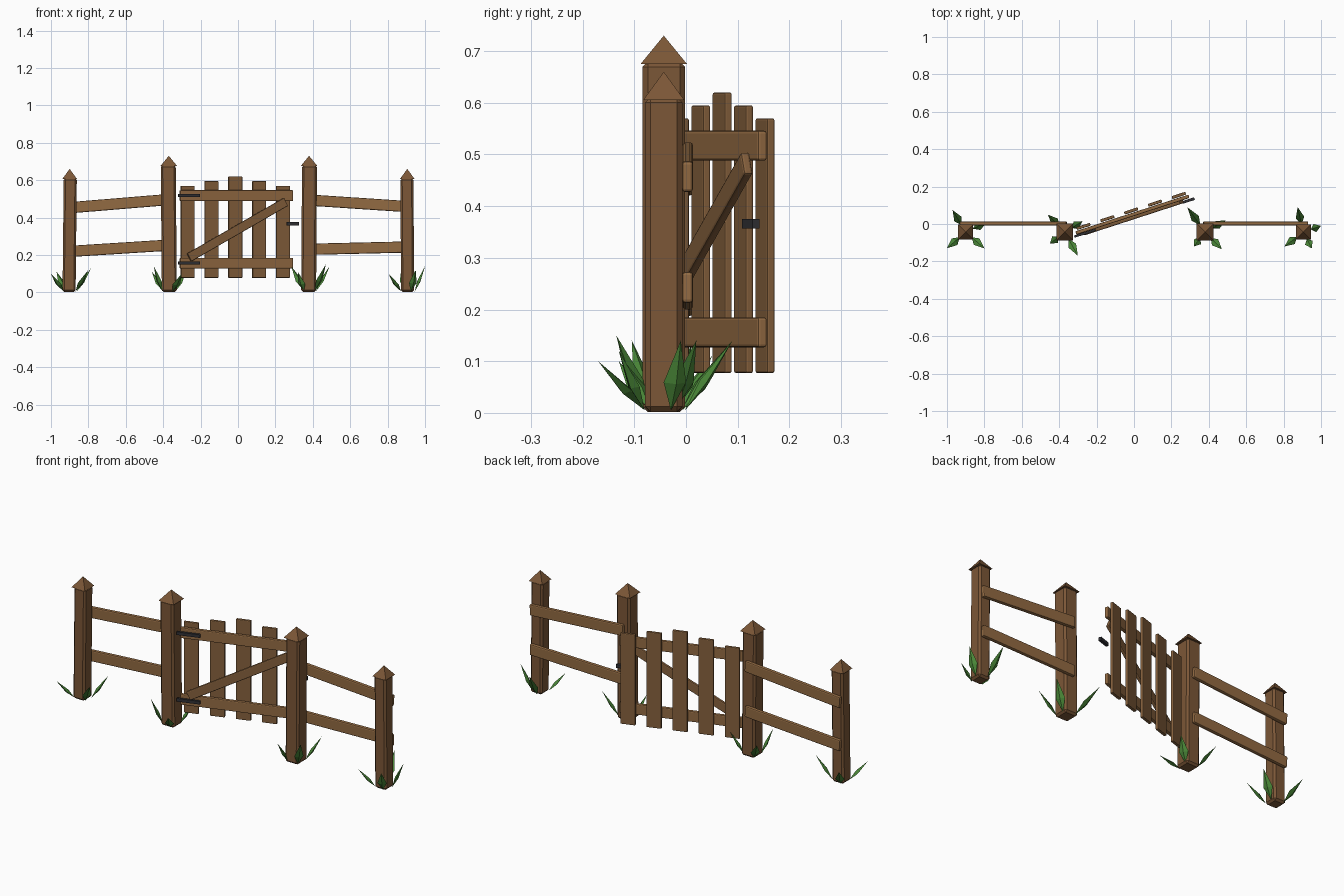
import bpy, bmesh, math
from mathutils import Vector, Matrix

if "Cube" in bpy.data.objects:
    bpy.data.objects.remove(bpy.data.objects["Cube"])


def material(name, rgb):
    m = bpy.data.materials.new(name)
    m.diffuse_color = (*rgb, 1)
    m.use_nodes = True
    m.node_tree.nodes["Principled BSDF"].inputs["Base Color"].default_value = m.diffuse_color
    return m


POST = material("post_wood", (0.20, 0.095, 0.038))
RAIL = material("rail_wood", (0.29, 0.145, 0.055))
PICKET = material("picket_wood", (0.23, 0.115, 0.045))
IRON = material("iron", (0.03, 0.03, 0.035))
GRASS = material("grass", (0.07, 0.25, 0.04))


def add_object(name, bm, mat, matrix=Matrix.Identity(4)):
    bmesh.ops.recalc_face_normals(bm, faces=bm.faces[:])
    me = bpy.data.meshes.new(name)
    bm.to_mesh(me)
    bm.free()
    me.materials.append(mat)
    ob = bpy.data.objects.new(name, me)
    ob.matrix_world = matrix
    bpy.context.collection.objects.link(ob)
    return ob


def box(name, size, matrix, mat, bevel=0.0, segments=2):
    bm = bmesh.new()
    bmesh.ops.create_cube(bm, size=1, matrix=Matrix.Diagonal((*size, 1)))
    ob = add_object(name, bm, mat, matrix)
    if bevel:
        mod = ob.modifiers.new("bevel", 'BEVEL')
        mod.width, mod.segments = bevel, segments
    return ob


def move(x, y, z):
    return Matrix.Translation((x, y, z))


def pyramid_cap(name, x, y, z, width, height):
    bm = bmesh.new()
    bmesh.ops.create_cone(bm, cap_ends=True, segments=4, radius1=width / math.sqrt(2),
                          radius2=0, depth=height,
                          matrix=Matrix.Rotation(math.pi / 4, 4, 'Z'))
    add_object(name, bm, POST, move(x, y, z + height / 2))


def grass_blade(name, base, tip):
    # long diamond leaf with a raised ridge on each side
    base, tip = Vector(base), Vector(tip)
    axis = (tip - base).normalized()
    side = axis.cross(Vector((0, 0, 1))).normalized()
    up = side.cross(axis)
    mid = base.lerp(tip, 0.4)
    bm = bmesh.new()
    b, t = bm.verts.new(base), bm.verts.new(tip)
    ring = [bm.verts.new(mid + d) for d in
            (side * 0.023, up * 0.009, side * -0.023, up * -0.009)]
    for i in range(4):
        p, q = ring[i], ring[(i + 1) % 4]
        bm.faces.new((b, p, q))
        bm.faces.new((p, t, q))
    add_object(name, bm, GRASS)


# posts with caps, and grass tufts given by their tip positions
PY = -0.043
posts = [
    ("outer_left", -0.90, 0.070, 0.61, 0.6,
     [(-0.97, 0.075, 0.11), (-1.0, -0.13, 0.10), (-0.80, -0.13, 0.12), (-0.785, 0.01, 0.13)]),
    ("inner_left", -0.37, 0.080, 0.68, -0.5,
     [(-0.46, 0.05, 0.11), (-0.45, -0.105, 0.14), (-0.30, -0.17, 0.10), (-0.275, 0.015, 0.12)]),
    ("inner_right", 0.38, 0.080, 0.68, 0.4,
     [(0.285, 0.09, 0.14), (0.32, -0.12, 0.11), (0.47, -0.135, 0.15), (0.49, 0.02, 0.14)]),
    ("outer_right", 0.905, 0.070, 0.61, -0.4,
     [(0.875, 0.09, 0.14), (0.805, -0.12, 0.10), (0.95, -0.13, 0.12), (1.0, -0.01, 0.14)]),
]
for name, x, w, top, tilt, tips in posts:
    h = top - 0.002
    box(name + "_post", (w, w + 0.002, h),
        move(x, PY, 0.002 + h / 2) @ Matrix.Rotation(math.radians(tilt), 4, 'Y'),
        POST, 0.01, 1)
    pyramid_cap(name + "_cap", x, PY, top - 0.005, w + 0.01, 0.055)
    for i, tip in enumerate(tips):
        out = Vector((tip[0] - x, tip[1] - PY, 0)).normalized() * 0.042
        grass_blade(f"{name}_grass_{i + 1}", (x + out.x, PY + out.y, 0.005), tip)

# fence rails on the back of the posts
for name, x1, z1, x2, z2 in (
        ("left_upper_rail", -0.93, 0.45, -0.36, 0.497),
        ("left_lower_rail", -0.93, 0.217, -0.36, 0.253),
        ("right_upper_rail", 0.37, 0.494, 0.93, 0.457),
        ("right_lower_rail", 0.37, 0.230, 0.93, 0.243)):
    angle = math.atan2(z2 - z1, x2 - x1)
    box(name, (math.hypot(x2 - x1, z2 - z1), 0.021, 0.06),
        move((x1 + x2) / 2, 0.003, (z1 + z2) / 2) @ Matrix.Rotation(-angle, 4, 'Y'),
        RAIL, 0.006)

# gate, standing ajar
GATE = move(-0.015, 0.070, 0) @ Matrix.Rotation(math.radians(18), 4, 'Z')
for i, top in enumerate((0.57, 0.595, 0.62, 0.595, 0.57)):
    box(f"gate_picket_{i + 1}", (0.077, 0.016, top - 0.077),
        GATE @ move((i - 2) * 0.134, 0, (top + 0.077) / 2), PICKET, 0.004)
for name, z in (("upper", 0.517), ("lower", 0.156)):
    box(f"gate_{name}_rail", (0.636, 0.019, 0.058), GATE @ move(0, -0.021, z), RAIL, 0.005)
    box(f"gate_{name}_hinge", (0.12, 0.012, 0.017), GATE @ move(-0.272, -0.037, z + 0.001), IRON)
box("gate_brace", (0.62, 0.018, 0.048),
    GATE @ move(0, -0.038, 0.335) @ Matrix.Rotation(-math.radians(28.7), 4, 'Y'), PICKET, 0.005)
box("gate_latch", (0.066, 0.0145, 0.018), GATE @ move(0.309, -0.042, 0.366), IRON)
